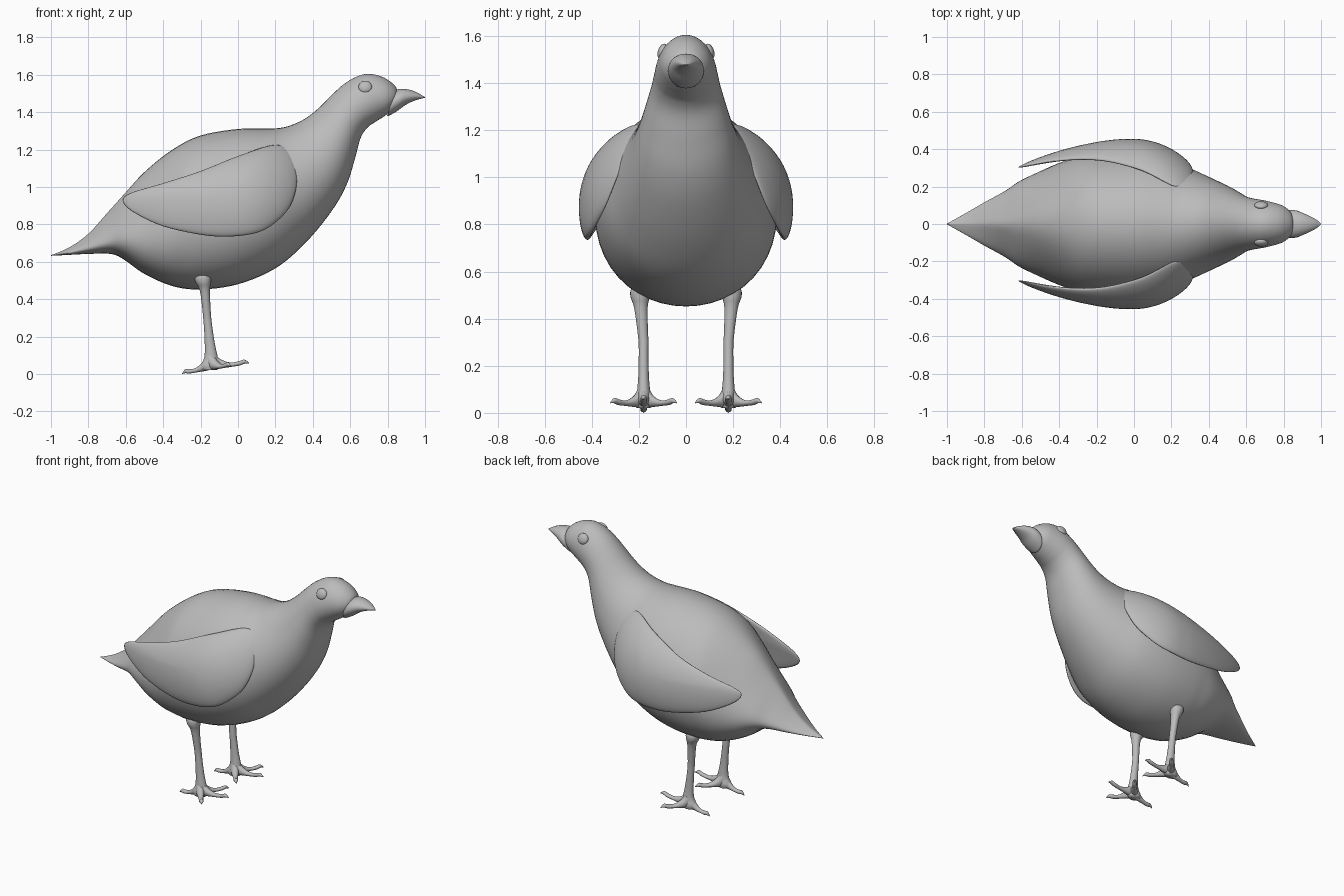
import bpy, bmesh, math
from mathutils import Vector, Matrix

cube = bpy.data.objects.get("Cube")
if cube:
    bpy.data.objects.remove(cube)

grey = bpy.data.materials.new("plain grey")
grey.use_nodes = True
grey.diffuse_color = (0.5, 0.5, 0.5, 1)
grey.node_tree.nodes["Principled BSDF"].inputs["Base Color"].default_value = (0.5, 0.5, 0.5, 1)


def spline(points, steps, closed=False):
    """Catmull-Rom samples through tuples of any length."""
    pts = [Vector(p) for p in points]
    n = len(pts)
    get = (lambda i: pts[i % n]) if closed else (lambda i: pts[max(0, min(n - 1, i))])
    out = []
    for i in range(n if closed else n - 1):
        a, b, c, d = (get(i + j) for j in (-1, 0, 1, 2))
        for s in range(steps):
            t = s / steps
            out.append(b + (c - a) * (t / 2) + (a * 2 - b * 5 + c * 4 - d) * (t * t / 2)
                       + (b * 3 - a - c * 3 + d) * (t ** 3 / 2))
    return out if closed else out + [pts[-1]]


def skin(name, rings):
    """Bridge closed rings of points, cap both ends, shade smooth."""
    bm = bmesh.new()
    loops = [[bm.verts.new(p) for p in ring] for ring in rings]
    n = len(loops[0])
    for a, b in zip(loops, loops[1:]):
        for i in range(n):
            j = (i + 1) % n
            bm.faces.new((a[i], a[j], b[j], b[i]))
    for end in (loops[0], loops[-1]):
        bm.faces.new(end)
    bmesh.ops.recalc_face_normals(bm, faces=bm.faces)
    for f in bm.faces:
        f.smooth = True
    mesh = bpy.data.meshes.new(name)
    bm.to_mesh(mesh)
    bm.free()
    mesh.materials.append(grey)
    obj = bpy.data.objects.new(name, mesh)
    bpy.context.collection.objects.link(obj)


def loft(name, stations, egg=lambda x: 0, place=lambda p: p, sides=32):
    """Stations are (top x, top z, bottom x, bottom z, half width)."""
    rings = []
    for tx, tz, bx, bz, w in spline(stations, 5):
        k = egg((tx + bx) / 2)
        ring = []
        for i in range(sides):
            a = math.tau * i / sides
            c = math.cos(a)
            y = max(w, 0.001) * math.sin(a) * (1 - k * c) / (1 + k * k / 2)
            ring.append(place(Vector(((tx + bx + c * (tx - bx)) / 2, y,
                                      (tz + bz + c * (tz - bz)) / 2))))
        rings.append(ring)
    skin(name, rings)


# Body, neck and head in one skin, its sections fuller below towards the tail
def fullness(x):
    return 0.1 + 0.5 * max(0, min(1, (-0.3 - x) / 0.4))


loft("body", [
    (-1, .635, -1, .632, .002), (-.9, .678, -.9, .637, .06), (-.8, .75, -.8, .642, .12),
    (-.7, .86, -.68, .642, .185), (-.61, .96, -.61, .612, .235), (-.5, 1.08, -.5, .535, .285),
    (-.35, 1.2, -.35, .47, .345), (-.2, 1.275, -.2, .452, .378), (0, 1.31, 0, .48, .385),
    (.15, 1.312, .2, .565, .355), (.24, 1.318, .36, .7, .295), (.32, 1.345, .5, .87, .24),
    (.38, 1.38, .58, 1.01, .205), (.44, 1.43, .625, 1.15, .175), (.5, 1.49, .655, 1.26, .15),
    (.56, 1.545, .69, 1.315, .137), (.63, 1.588, .73, 1.345, .128), (.7, 1.605, .77, 1.37, .116),
    (.78, 1.585, .81, 1.4, .097), (.84, 1.54, .84, 1.44, .06), (.855, 1.5, .855, 1.48, .01),
], fullness, sides=48)

# Beak
loft("beak", [
    (.83, 1.5, .805, 1.395, .055), (.845, 1.518, .8, 1.378, .074), (.88, 1.525, .85, 1.405, .073),
    (.92, 1.519, .895, 1.438, .057), (.96, 1.504, .94, 1.46, .037),
    (.987, 1.488, .98, 1.472, .017), (1, 1.48, 1, 1.476, .002),
])

WING = [(-.615, .92), (-.58, .965), (-.4, 1.02), (-.2, 1.085), (0, 1.165), (.2, 1.225),
        (.29, 1.17), (.315, 1.03), (.28, .9), (.2, .81), (.1, .755), (-.05, .735),
        (-.2, .745), (-.4, .79), (-.55, .86)]
LEG = [(-.165, .54, -.215, .54, .024), (-.146, .52, -.232, .52, .038),
       (-.145, .49, -.227, .49, .04), (-.15, .44, -.203, .44, .028),
       (-.143, .3, -.186, .3, .021), (-.125, .17, -.178, .17, .022),
       (-.108, .09, -.18, .09, .028), (-.1, .05, -.2, .045, .034), (-.11, .022, -.19, .02, .03)]
TOE = [(0, .15, 0, .022, .028), (.18, .088, .18, .02, .024), (.36, .058, .36, .02, .018),
       (.55, .043, .55, .02, .014), (.75, .044, .75, .02, .014), (.86, .048, .86, .025, .012),
       (.93, .04, .93, .025, .007), (1, .026, 1, .023, .001)]
TOES = {"front": (0, .21), "outer": (52, .18), "inner": (-52, .18), "rear": (180, .15)}


def wing(name, side):
    """Curved lens hugging the body: rings go inner centre, rim, outer centre."""
    outline = spline(WING, 5, closed=True)
    centre = Vector((-.02, .96))
    rings = []
    for i in range(25):
        a = math.pi * (i / 24 - 0.5)
        ring = []
        for p in outline:
            x, z = centre + (p - centre) * max(math.cos(a), 0.01)
            bulge = math.sin(a) * 0.042 * (1 - 0.5 * max(0, min(1, (-x - 0.1) / 0.5)))
            curl = 1.5 * max(0, z - 0.74) ** 3 + (0.28 if x < 0 else 1) * x * x
            ring.append((x, side * (0.42 - curl + bulge), z))
        rings.append(ring)
    skin(name, rings)


for label, side in (("near", -1), ("far", 1)):
    wing(label + "_wing", side)

    # Leg, leaning out at the thigh, and four clawed toes on a slightly tilted foot
    loft(label + "_leg", LEG, sides=20,
         place=lambda p: p + Vector((0, side * (.18 + .08 * max(0, p.z - .3)), 0)))
    for toe, (angle, length) in TOES.items():
        turn = Matrix.Rotation(math.radians(angle * side), 3, "Z")

        def place(p):
            q = turn @ Vector((p.x * length, p.y, p.z))
            return Vector((q.x - .15, q.y + side * .18, q.z + .16 * q.x))
        loft(f"{label}_{toe}_toe", TOE, place=place, sides=12)

    # Eye
    bpy.ops.mesh.primitive_uv_sphere_add(segments=24, ring_count=16, radius=1,
                                         location=(.68, side * .1, 1.535))
    eye = bpy.context.object
    eye.name = label + "_eye"
    eye.scale = (.036, .019, .034)
    eye.rotation_euler.x = side * 0.35
    eye.data.materials.append(grey)
    bpy.ops.object.shade_smooth()
